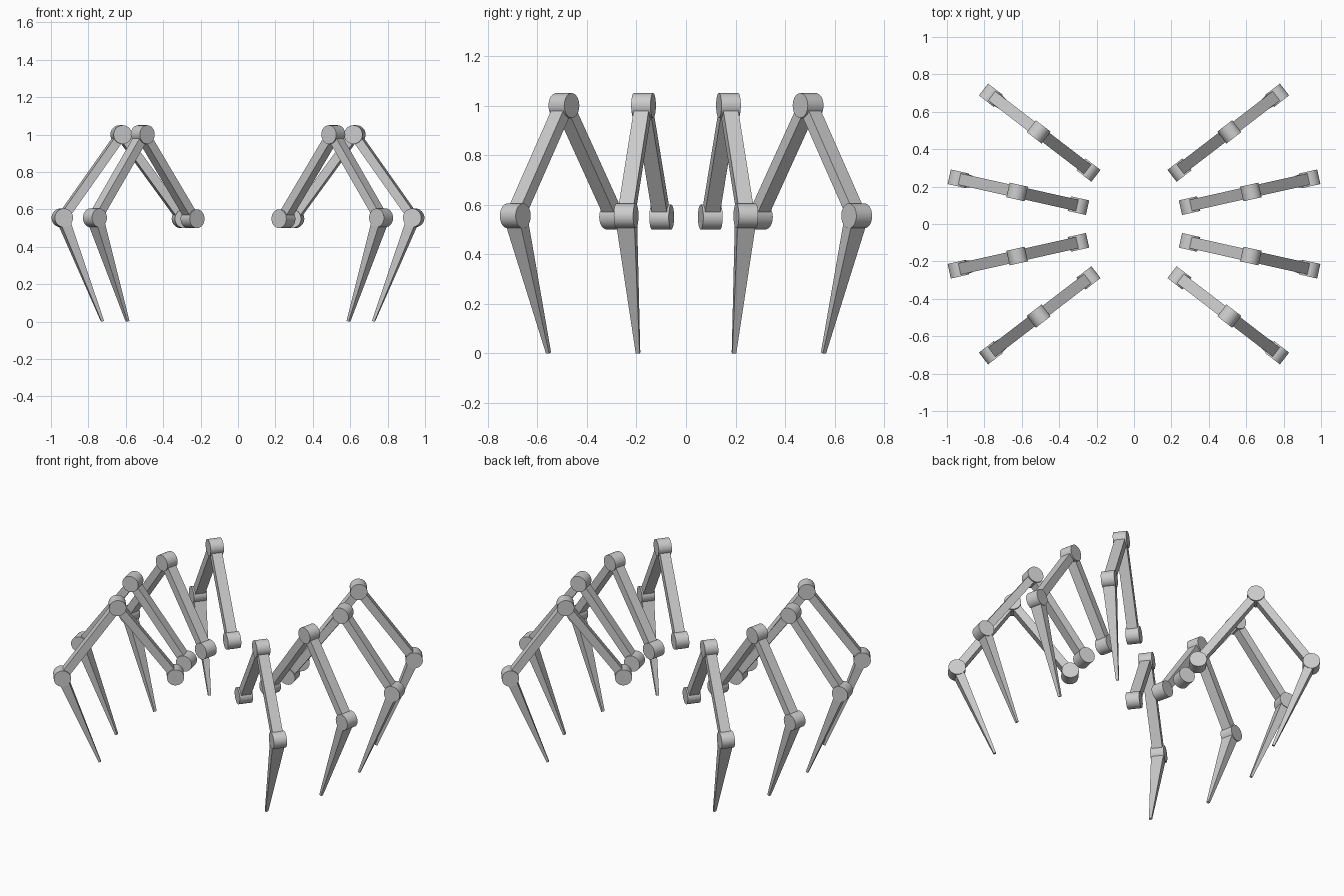
import bpy, bmesh, math
from mathutils import Vector, Matrix

if "Cube" in bpy.data.objects:
    bpy.data.objects.remove(bpy.data.objects["Cube"])

grey = bpy.data.materials.new("light grey metal")
grey.diffuse_color = (0.6, 0.6, 0.6, 1)
grey.use_nodes = True
grey.node_tree.nodes["Principled BSDF"].inputs["Base Color"].default_value = grey.diffuse_color


def finish(name, bm, place, smooth=False):
    bmesh.ops.recalc_face_normals(bm, faces=bm.faces)
    me = bpy.data.meshes.new(name)
    bm.to_mesh(me)
    bm.free()
    me.materials.append(grey)
    ob = bpy.data.objects.new(name, me)
    bpy.context.collection.objects.link(ob)
    ob.matrix_world = place
    if smooth:
        bpy.context.view_layer.objects.active = ob
        ob.select_set(True)
        bpy.ops.object.shade_smooth_by_angle(angle=math.radians(35))
        ob.select_set(False)


def joint(name, centre, place):
    # Short drum whose axis lies across the leg
    bm = bmesh.new()
    turn = Matrix.Translation(centre) @ Matrix.Rotation(math.pi / 2, 4, 'X')
    bmesh.ops.create_cone(bm, cap_ends=True, segments=32, radius1=0.05,
                          radius2=0.05, depth=0.08, matrix=turn)
    finish(name, bm, place, True)


def bar(name, start, end, size_start, size_end, place):
    # Four-sided bar; sizes are (across the leg, thickness in the leg plane)
    bm = bmesh.new()
    d = (end - start).normalized()
    side = Vector((0, 1, 0))
    up = d.cross(side)
    rings = []
    for p, (w, t) in ((start, size_start), (end, size_end)):
        rings.append([bm.verts.new(p + side * a * w / 2 + up * b * t / 2)
                      for a, b in ((-1, -1), (1, -1), (1, 1), (-1, 1))])
    for r in rings:
        bm.faces.new(r)
    for i in range(4):
        j = (i + 1) % 4
        bm.faces.new((rings[0][i], rings[0][j], rings[1][j], rings[1][i]))
    finish(name, bm, place)


# Leg laid out in its own plane, hip at the local origin
HIP = Vector((0, 0, 0.55))
KNEE = Vector((0.336, 0, 1.0))
ANKLE = Vector((0.658, 0, 0.555))
TIP = Vector((0.438, 0, 0.002))
BEAM = (0.062, 0.048)


def leg(name, place):
    for part, p in (("hip", HIP), ("knee", KNEE), ("ankle", ANKLE)):
        joint(f"{name}_{part}_joint", p, place)
    bar(f"{name}_inner_beam", HIP, KNEE, BEAM, BEAM, place)
    bar(f"{name}_outer_beam", KNEE, ANKLE, BEAM, BEAM, place)
    bar(f"{name}_spike", ANKLE, TIP, (0.078, 0.056), (0.016, 0.014), place)


# Eight legs: two pairs mirrored left-right and front-back
for pair, x, y, angle in (("corner", 0.243, 0.288, 37.5),
                          ("middle", 0.297, 0.098, 12.6)):
    for sx, lr in ((1, "right"), (-1, "left")):
        for sy, fb in ((1, "back"), (-1, "front")):
            a = math.radians(angle)
            heading = math.atan2(sy * math.sin(a), sx * math.cos(a))
            leg(f"{fb}_{lr}_{pair}",
                Matrix.Translation((sx * x, sy * y, 0)) @ Matrix.Rotation(heading, 4, 'Z'))
